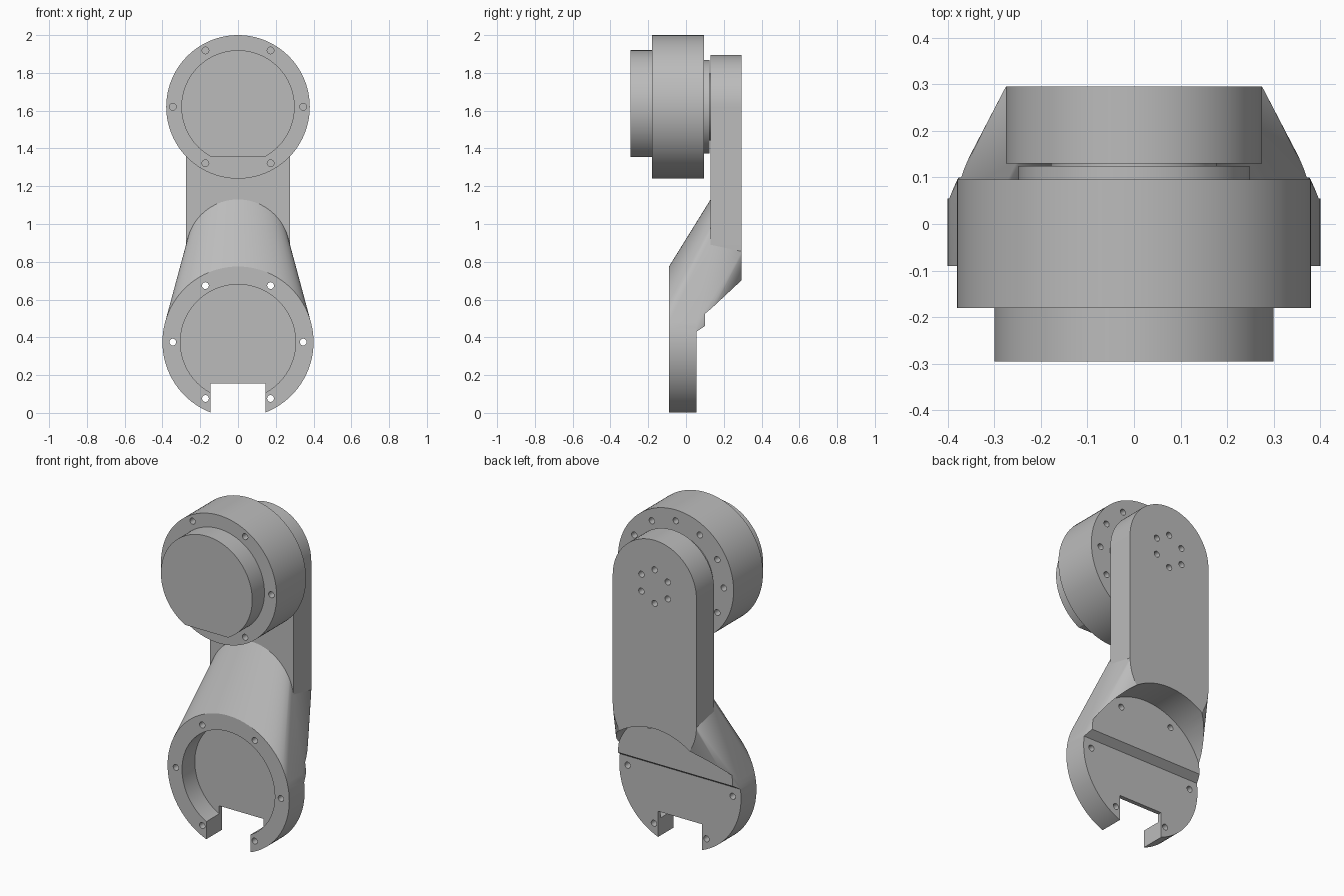
import bpy
import bmesh
from math import cos, sin, pi, sqrt, radians

if "Cube" in bpy.data.objects:
    bpy.data.objects.remove(bpy.data.objects["Cube"], do_unlink=True)

grey = bpy.data.materials.new("machined_grey")
grey.use_nodes = True
colour = (0.5, 0.5, 0.5, 1)
grey.diffuse_color = colour
grey.node_tree.nodes["Principled BSDF"].inputs["Base Color"].default_value = colour

MOTOR_Z, CUP_Z, PLATE_Z = 1.62, 0.375, 0.855
CUP_R, PLATE_R = 0.40, 0.275
PLATE_FRONT, PLATE_BACK = 0.13, 0.295
HOLE_R = 0.018


def arc(r, cx, cz, start=0, end=360, n=96):
    """Points on an arc in the xz plane; a full circle is left open."""
    count = n if end - start == 360 else n + 1
    angles = [radians(start + (end - start) * i / n) for i in range(count)]
    return [(cx + r * cos(a), cz + r * sin(a)) for a in angles]


def prism(bm, pts, a, b, axis="y"):
    """Extrude an outline (xz along y, or yz along x) from a to b."""
    def place(p, t):
        return (p[0], t, p[1]) if axis == "y" else (t, p[0], p[1])
    lo = [bm.verts.new(place(p, a)) for p in pts]
    hi = [bm.verts.new(place(p, b)) for p in pts]
    bm.faces.new(lo)
    bm.faces.new(hi[::-1])
    for i in range(len(pts)):
        j = (i + 1) % len(pts)
        bm.faces.new((lo[j], lo[i], hi[i], hi[j]))


def finish(bm, name):
    bmesh.ops.recalc_face_normals(bm, faces=bm.faces[:])
    mesh = bpy.data.meshes.new(name)
    bm.to_mesh(mesh)
    bm.free()
    mesh.materials.append(grey)
    obj = bpy.data.objects.new(name, mesh)
    bpy.context.collection.objects.link(obj)
    return obj


def solid(name, pts, a, b, axis="y"):
    bm = bmesh.new()
    prism(bm, pts, a, b, axis)
    return finish(bm, name)


def hole_ring(name, count, r, cz, a, b, start=0):
    bm = bmesh.new()
    for x, z in arc(r, 0, cz, start, start + 360, count):
        prism(bm, arc(HOLE_R, x, z, n=20), a, b)
    return finish(bm, name)


def activate(obj):
    bpy.ops.object.select_all(action="DESELECT")
    obj.select_set(True)
    bpy.context.view_layer.objects.active = obj


def cut(obj, *cutters):
    activate(obj)
    for cutter in cutters:
        cutter.hide_render = True
        mod = obj.modifiers.new("cut", "BOOLEAN")
        mod.operation = "DIFFERENCE"
        mod.solver = "EXACT"
        mod.object = cutter
        bpy.ops.object.modifier_apply(modifier=mod.name)
        bpy.data.objects.remove(cutter, do_unlink=True)


# Motor body with bolt holes on both faces
body = solid("motor_body", arc(0.38, 0, MOTOR_Z), -0.18, 0.096)
cut(body,
    hole_ring("front_holes", 6, 0.345, MOTOR_Z, -0.3, -0.12),
    hole_ring("back_holes", 12, 0.315, MOTOR_Z, 0.04, 0.2))

# Front cap with a flat underside
flat = math_angle = 62
cap = solid("motor_cap", arc(0.30, 0, MOTOR_Z, -flat, 180 + flat), -0.295, -0.17)

# Output flange and hub
flange = solid("output_flange", arc(0.248, 0, MOTOR_Z), 0.09, 0.125)
hub = solid("output_hub", arc(0.178, 0, MOTOR_Z), 0.12, 0.14)

# Upper arm plate with a rounded top and a ring of bolt holes
outline = arc(PLATE_R, 0, MOTOR_Z, 0, 180, 48) + [(-PLATE_R, PLATE_Z), (PLATE_R, PLATE_Z)]
plate = solid("arm_plate", outline, PLATE_FRONT, PLATE_BACK)
cut(plate, hole_ring("plate_holes", 6, 0.10, MOTOR_Z, 0.05, 0.4, 90))

# Lower bracket: hull from the round cup to the foot of the plate
bm = bmesh.new()
sections = [
    (arc(CUP_R, 0, CUP_Z), -0.09),
    (arc(CUP_R, 0, CUP_Z), 0.055),
    (arc(PLATE_R, 0, PLATE_Z), PLATE_FRONT),
    (arc(PLATE_R, 0, PLATE_Z, 180, 360, 48), PLATE_BACK),
]
for pts, y in sections:
    for x, z in pts:
        bm.verts.new((x, y, z))
bmesh.ops.convex_hull(bm, input=bm.verts[:])
loose = [v for v in bm.verts if not v.link_faces]
bmesh.ops.delete(bm, geom=loose, context="VERTS")
bmesh.ops.dissolve_limit(bm, angle_limit=radians(0.2), verts=bm.verts[:], edges=bm.edges[:])
bracket = finish(bm, "lower_bracket")

# Round clearance and stepped relief behind, then the cup, cable slot and holes
step = [(0.055, -0.1), (0.055, 0.43), (0.1, 0.46), (0.4, 0.46), (0.4, -0.1)]
slot = [(-0.145, -0.1), (0.145, -0.1), (0.145, 0.155), (-0.145, 0.155)]
cut(bracket,
    solid("back_clearance", arc(CUP_R, 0, CUP_Z), 0.1, 0.5),
    solid("back_step", step, -0.6, 0.6, "x"),
    solid("cup_recess", arc(0.305, 0, CUP_Z), -0.3, 0.03),
    solid("cable_slot", slot, -0.3, 0.3),
    hole_ring("cup_holes", 6, 0.345, CUP_Z, -0.3, 0.4))

for part in (body, cap, flange, hub, plate, bracket):
    activate(part)
    bpy.ops.object.shade_smooth_by_angle(angle=radians(20))
